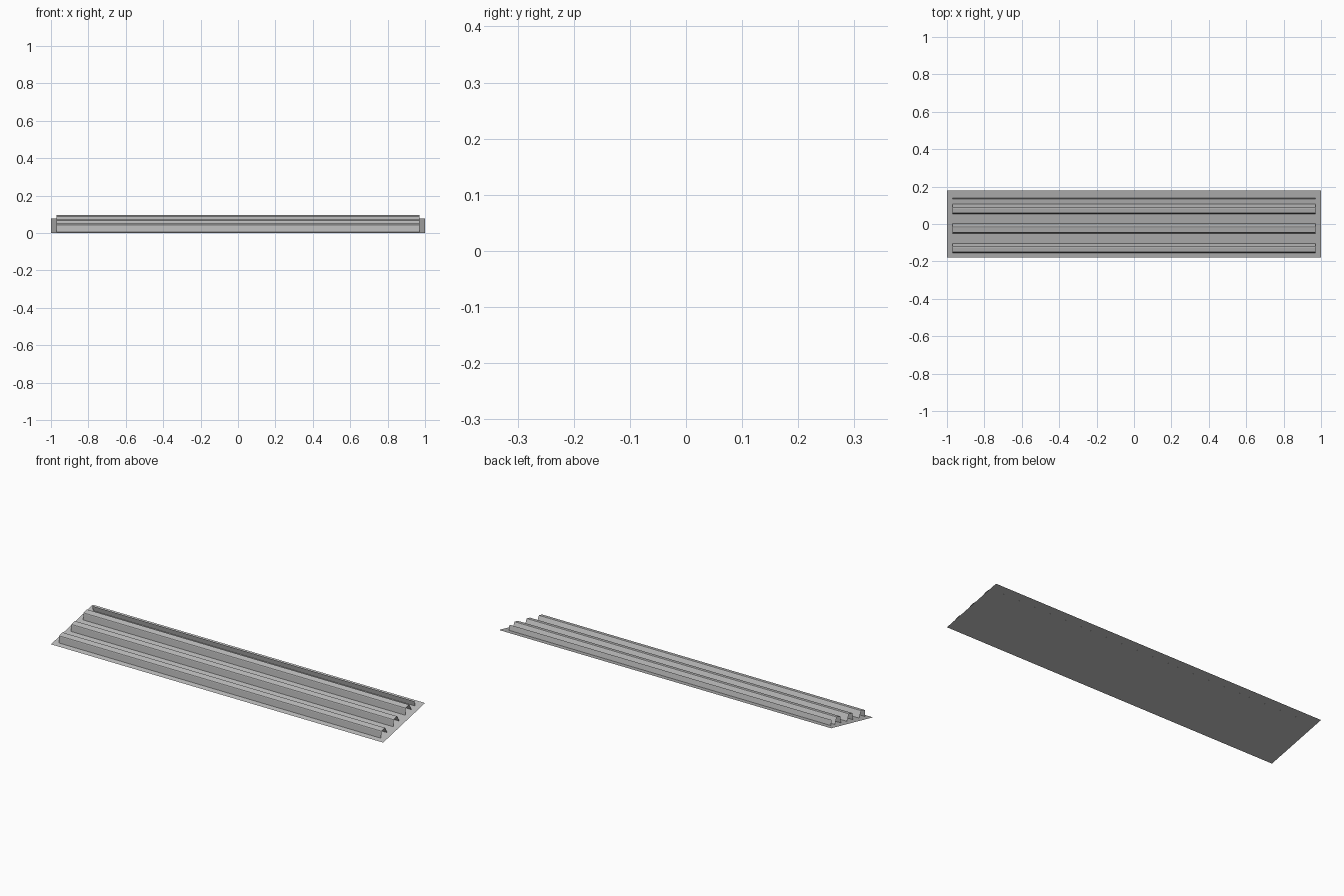
import bpy
import bmesh

cube = bpy.data.objects.get("Cube")
if cube:
    bpy.data.objects.remove(cube, do_unlink=True)

GREY = (0.5, 0.5, 0.5, 1.0)
metal = bpy.data.materials.new("grey metal")
metal.use_nodes = True
metal.diffuse_color = GREY
metal.node_tree.nodes["Principled BSDF"].inputs["Base Color"].default_value = GREY

SLOPE = 0.078 / 0.36


def sheet(name, profile, half_length):
    """Sweep an open (y, z) profile along x as a thin sheet."""
    bm = bmesh.new()
    left = [bm.verts.new((-half_length, y, z)) for y, z in profile]
    right = [bm.verts.new((half_length, y, z)) for y, z in profile]
    for i in range(len(profile) - 1):
        bm.faces.new((left[i], right[i], right[i + 1], left[i + 1]))
    mesh = bpy.data.meshes.new(name)
    bm.to_mesh(mesh)
    bm.free()
    mesh.materials.append(metal)
    obj = bpy.data.objects.new(name, mesh)
    bpy.context.collection.objects.link(obj)
    return obj


# Sloping base panel
sheet("base_panel", [(-0.18, 0.0), (0.18, 0.078)], 1.0)

# Three open-ended hat ribs with softened top corners
rib = [(-0.155, 0.006), (-0.1525, 0.039), (-0.151, 0.043), (-0.148, 0.045),
       (-0.125, 0.0505), (-0.121, 0.050), (-0.118, 0.047), (-0.103, 0.017)]
for i in range(3):
    shift = 0.1045 * i
    sheet(f"rib_{i + 1}", [(y + shift, z + shift * SLOPE) for y, z in rib], 0.97)

# Upright fin near the high edge, facing the back
sheet("rear_fin", [(0.133, 0.097), (0.139, 0.069)], 0.97)
